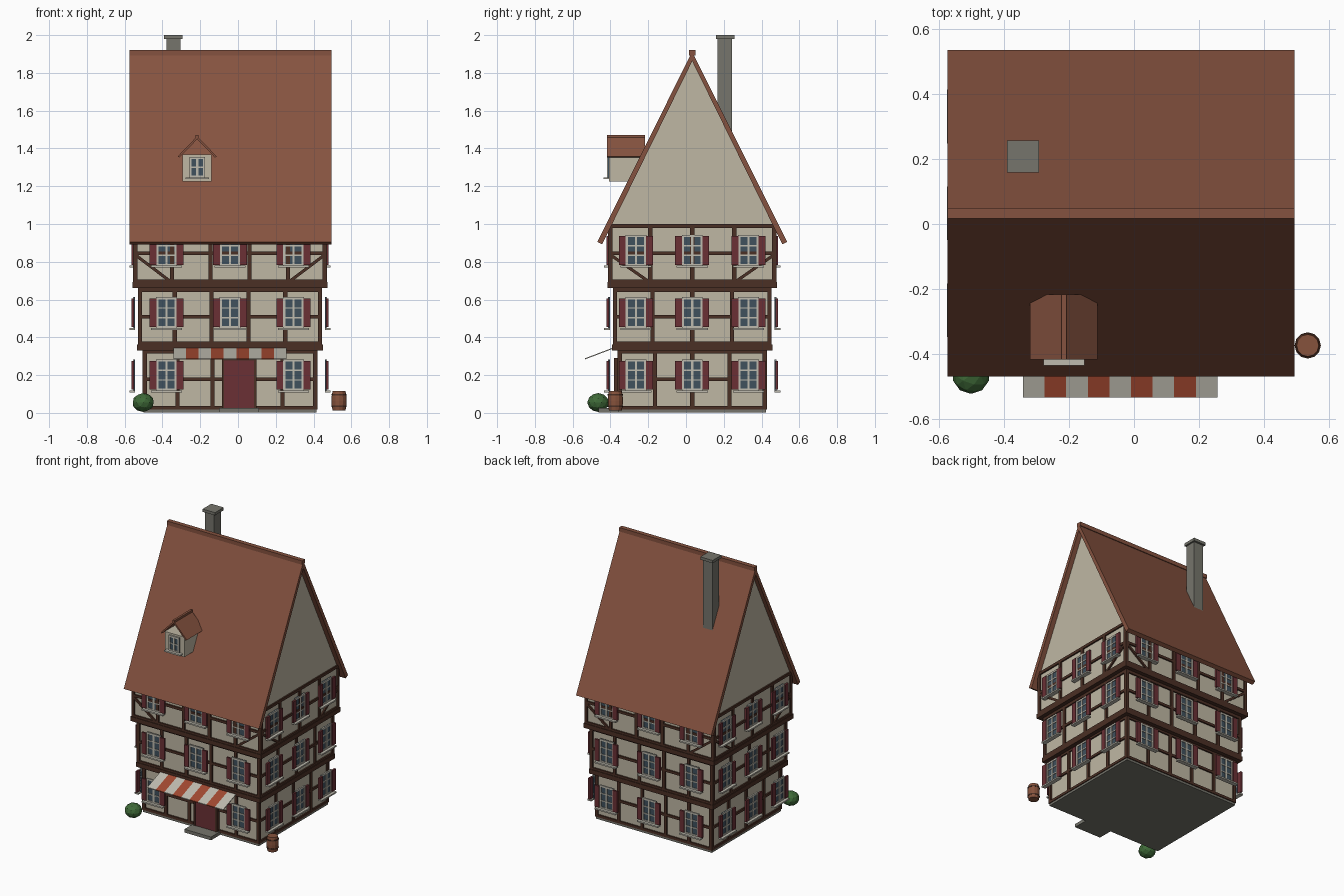
import bpy, bmesh, math
from mathutils import Matrix, Vector

old = bpy.data.objects.get("Cube")
if old:
    bpy.data.objects.remove(old, do_unlink=True)


def material(name, r, g, b):
    m = bpy.data.materials.new(name)
    m.use_nodes = True
    m.diffuse_color = (r, g, b, 1)
    m.node_tree.nodes["Principled BSDF"].inputs["Base Color"].default_value = (r, g, b, 1)
    return m


PLASTER = material("cream plaster", .52, .475, .37)
TIMBER = material("dark timber", .07, .029, .018)
TILE = material("roof tile", .235, .085, .05)
MAROON = material("maroon paint", .145, .03, .036)
GLASS = material("blue grey glass", .05, .082, .11)
TRIM = material("pale trim", .52, .5, .43)
STONE = material("grey stone", .18, .178, .15)
RED = material("awning red", .36, .065, .03)
GREEN = material("leaf green", .05, .145, .04)
BARREL = material("barrel wood", .24, .085, .045)

CX, CY = -.0425, .033          # house centre


def finish(name, bm, mat, matrix=Matrix()):
    bmesh.ops.recalc_face_normals(bm, faces=bm.faces)
    mesh = bpy.data.meshes.new(name)
    bm.to_mesh(mesh)
    bm.free()
    mesh.materials.append(mat)
    ob = bpy.data.objects.new(name, mesh)
    ob.matrix_world = matrix
    bpy.context.scene.collection.objects.link(ob)
    return ob


def boxes(name, mat, items, matrix=Matrix()):
    """Each item is ((x0, x1), (y0, y1), (z0, z1)) with an optional tilt about y."""
    bm = bmesh.new()
    for spans, tilt in items:
        centre = Vector([sum(s) / 2 for s in spans])
        size = [abs(s[1] - s[0]) for s in spans]
        m = Matrix.Translation(centre) @ Matrix.Rotation(tilt, 4, 'Y') @ Matrix.Diagonal((*size, 1))
        bmesh.ops.create_cube(bm, size=1, matrix=m)
    return finish(name, bm, mat, matrix)


def box(name, mat, x, y, z, matrix=Matrix()):
    return boxes(name, mat, [((x, y, z), 0)], matrix)


def around(c, half):
    return (c - half, c + half)


def prism(name, mat, points, axis, lo, hi):
    """Extrude a profile of (across, z) points along x or y."""
    bm = bmesh.new()
    place = (lambda t, a, z: (t, a, z)) if axis == "x" else (lambda t, a, z: (a, t, z))
    face = bm.faces.new([bm.verts.new(place(lo, a, z)) for a, z in points])
    out = bmesh.ops.extrude_face_region(bm, geom=[face])
    bmesh.ops.translate(bm, verts=[g for g in out["geom"] if isinstance(g, bmesh.types.BMVert)],
                        vec=place(hi - lo, 0, 0))
    return finish(name, bm, mat)


def gabled(c, half, eave, top, drop, edge):
    """Profile of a two-sided roof shell."""
    return [(c - half, eave), (c, top), (c + half, eave),
            (c + half - edge, eave - edge / 2), (c, top - drop), (c - half + edge, eave - edge / 2)]


def window(parts, u, z, d, w=.055, h=.083, rows=3):
    """Framed, barred pane with a sill; d is the wall plane, facing -y."""
    parts["glass"].append(((around(u, w), (-d, -d - .006), around(z, h)), 0))
    bar, front = .006, (-d, -d - .011)
    for s in (-1, 0, 1):
        parts["frames"].append(((around(u + s * (w - bar), bar), front, around(z, h)), 0))
    for i in range(rows + 1):
        edge = i in (0, rows)
        zz = z + (h - bar) * (2 * i / rows - 1)
        parts["frames"].append(((around(u, w), front, around(zz, bar if edge else .0035)), 0))
    parts["sills"].append(((around(u, w * 1.5), (-d, -d - .03), around(z - h - .003, .005)), 0))


# Storeys: half width, half depth, bottom, top
FLOORS = [(.4625, .395, .02, .335), (.4875, .42, .36, .66), (.5125, .445, .69, 1.0)]
SKIN = .01
WX, WY = .503, .436            # common plane of the windows

for i, (hx, hy, z0, z1) in enumerate(FLOORS):
    box(f"storey_{i + 1}_wall", PLASTER, around(CX, hx - SKIN), around(CY, hy - SKIN), (z0 - .005, z1))
    if i:
        box(f"jetty_beam_{i}", TIMBER, around(CX, hx + .004), around(CY, hy + .004), (z0 - .03, z0 + .002))
box("foundation", STONE, around(CX, .458), around(CY, .39), (.008, .02))

# Timber framing and windows, wall by wall
for k, side in enumerate(("front", "left", "back", "right")):
    M = Matrix.Translation((CX, CY, 0)) @ Matrix.Rotation(k * math.pi / 2, 4, 'Z')
    parts = {"glass": [], "frames": [], "sills": [], "shutters": [], "timbers": []}
    beams = parts["timbers"]
    for i, (hx, hy, z0, z1) in enumerate(FLOORS):
        hu, d = (hx, hy) if k % 2 == 0 else (hy, hx)
        bays = 5 if k % 2 == 0 else 4
        step = 2 * hu / bays
        skin = (-d + SKIN + .004, -d)
        for n in range(bays + 1):
            u = max(-hu + .011, min(hu - .011, -hu + n * step))
            beams.append(((around(u, .011), skin, (z0, z1)), 0))
        mid = (z0 + z1) / 2
        for z, half in ((z0 + .008, .009), (mid, .009), (z1 - .01, .01)):
            beams.append(((around(0, hu), skin, around(z, half)), 0))
        # Diagonal braces in the end bays of the top storey
        if i == 2:
            rise = mid - z0
            for s in (-1, 1):
                beams.append(((around(s * (hu - step / 2), math.hypot(step, rise) / 2 - .008), skin,
                               around(z0 + rise / 2, .008)), -s * math.atan2(rise, step)))
        # Windows with shutters
        gap, plane = (.336, WY) if k % 2 == 0 else (.298, WX)
        for u in (-gap, 0, gap):
            if k == 0 and i == 0 and u == 0:
                continue
            zc = .2 + .33 * i
            window(parts, u, zc, plane)
            for s in (-1, 1):
                parts["shutters"].append(((around(u + s * .072, .018), (-plane - .005, -plane - .018),
                                           around(zc, .076)), 0))
    for part, mat in (("glass", GLASS), ("frames", TRIM), ("sills", TRIM),
                      ("shutters", MAROON), ("timbers", TIMBER)):
        boxes(f"{side}_{part}", mat, parts[part], M)

# Main roof, gables and ridge
prism("attic_gable", PLASTER, [(CY - .432, 1), (CY + .432, 1), (CY, 1.885)], "x", CX - .503, CX + .503)
prism("main_roof", TILE, gabled(CY, .503, .905, 1.912, .05, .026), "x", -.575, .495)
box("ridge_cap", TILE, (-.575, .495), around(CY, .016), (1.892, 1.92))

# Chimney
box("chimney_shaft", STONE, around(-.342, .037), around(.205, .038), (1.4, 1.982))
box("chimney_cap", STONE, around(-.342, .049), around(.208, .049), (1.98, 2.0))

# Dormer
DX = -.216
box("dormer_wall", PLASTER, around(DX, .077), (-.408, -.2), (1.225, 1.368))
prism("dormer_roof", TILE, gabled(DX, .104, 1.357, 1.465, .016, .01), "y", -.418, -.217)
box("dormer_ridge", TILE, around(DX, .008), (-.418, -.217), (1.455, 1.472))
dormer = {"glass": [], "frames": [], "sills": []}
window(dormer, DX, 1.3, .406, .042, .055, 2)
for part, mat in (("glass", GLASS), ("frames", TRIM), ("sills", TRIM)):
    boxes("dormer_" + part, mat, dormer[part])

# Door, frame and step
box("door", MAROON, (-.074, .087), (-.35, -.376), (.025, .28))
boxes("door_frame", TIMBER, [(((-.086, -.073), (-.35, -.38), (.02, .29)), 0),
                             (((.086, .099), (-.35, -.38), (.02, .29)), 0),
                             (((-.086, .099), (-.35, -.38), (.278, .291)), 0)])
box("door_step", STONE, (-.1, .11), (-.462, -.35), (.008, .026))

# Striped awning
STRIPE = .599 / 9
for i in range(9):
    x = -.342 + i * STRIPE
    prism(f"awning_stripe_{i + 1}", RED if i % 2 else TRIM,
          [(-.535, .283), (-.385, .34), (-.385, .346), (-.535, .289)], "x", x, x + STRIPE)


def lathe(name, mat, profile, sides, location):
    bm = bmesh.new()
    rings = [[bm.verts.new((r * math.cos(a), r * math.sin(a), z))
              for a in (2 * math.pi * n / sides for n in range(sides))] for r, z in profile]
    for lower, upper in zip(rings, rings[1:]):
        for n in range(sides):
            m = (n + 1) % sides
            bm.faces.new((lower[n], lower[m], upper[m], upper[n]))
    bm.faces.new(rings[0][::-1])
    bm.faces.new(rings[-1])
    return finish(name, bm, mat, Matrix.Translation(location))


# Barrel with hoops
SPOT = (.535, -.374, .012)
lathe("barrel", BARREL, [(.034, 0), (.039, .03), (.04, .052), (.039, .075), (.034, .105)], 12, SPOT)
for i, z in enumerate((.02, .079)):
    lathe(f"barrel_hoop_{i + 1}", TIMBER, [(.0405, z), (.0405, z + .008)], 12, SPOT)

# Bush
bm = bmesh.new()
bmesh.ops.create_icosphere(bm, subdivisions=2, radius=.058,
                           matrix=Matrix.Translation((-.502, -.465, .055)) @ Matrix.Diagonal((1, 1, .86, 1)))
finish("bush", bm, GREEN)

# Ground contact for the whole model
for ob in bpy.context.scene.objects:
    if ob.name in ("foundation", "door_step"):
        ob.location.z = -.008
        ob.scale.z = 1.3
